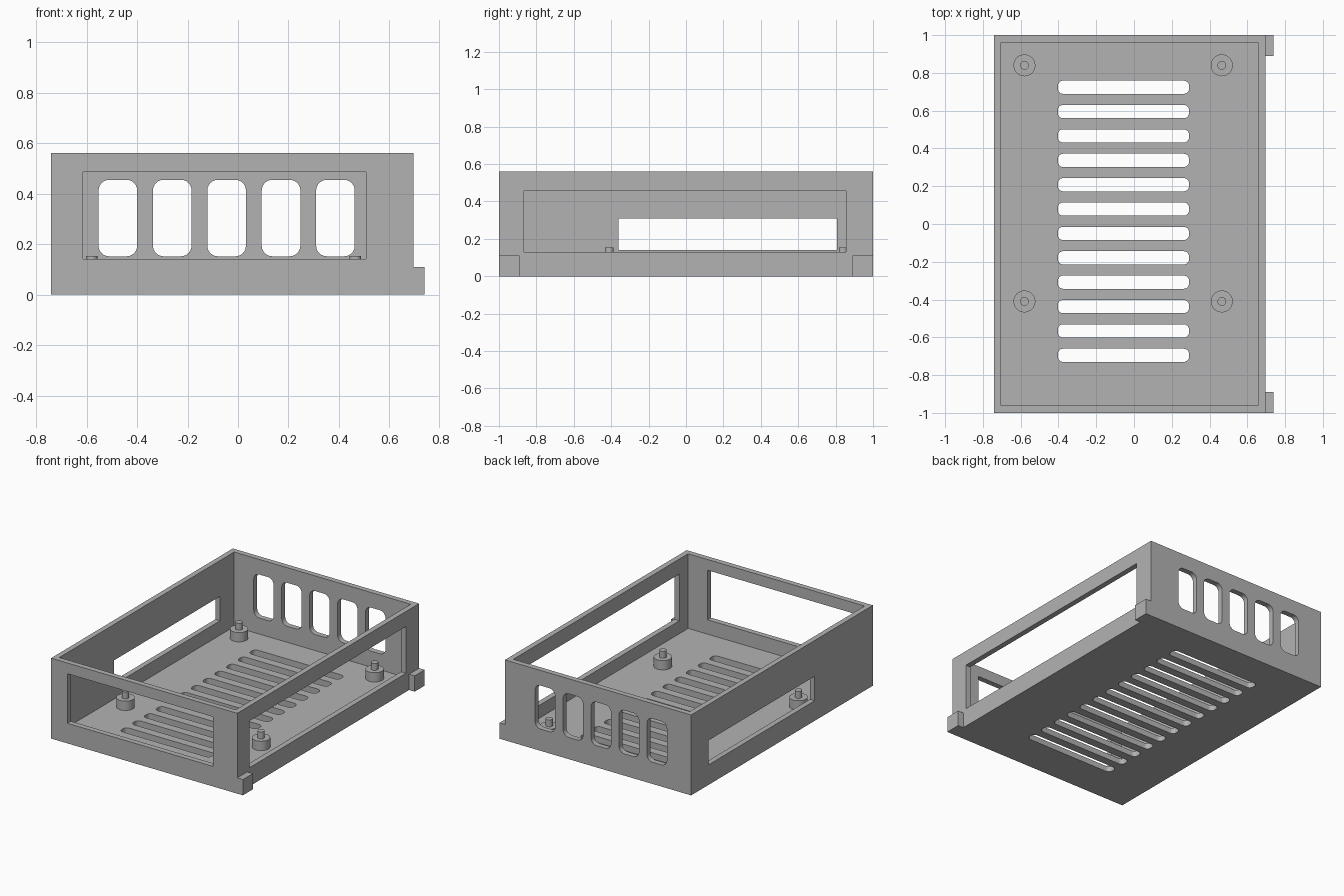
import bpy, bmesh
from math import cos, sin, pi
from mathutils import Matrix, Vector

if "Cube" in bpy.data.objects:
    bpy.data.objects.remove(bpy.data.objects["Cube"])

grey = bpy.data.materials.new("plain grey")
grey.use_nodes = True
COLOUR = (0.45, 0.45, 0.45, 1)
grey.diffuse_color = COLOUR
grey.node_tree.nodes["Principled BSDF"].inputs["Base Color"].default_value = COLOUR


def finish(bm, name):
    bmesh.ops.recalc_face_normals(bm, faces=bm.faces)
    mesh = bpy.data.meshes.new(name)
    bm.to_mesh(mesh)
    bm.free()
    mesh.materials.append(grey)
    obj = bpy.data.objects.new(name, mesh)
    bpy.context.collection.objects.link(obj)
    return obj


def add_box(bm, low, high):
    low, high = Vector(low), Vector(high)
    matrix = Matrix.Translation((low + high) / 2) @ Matrix.Diagonal((*(high - low), 1))
    bmesh.ops.create_cube(bm, size=1, matrix=matrix)


def add_slot(bm, centre, width, height, radius, depth, axes):
    """Rounded rectangle in the plane of the first two axes, extruded along the third."""
    u, v, w = (Vector(a) for a in axes)
    verts = []
    for corner, (su, sv) in enumerate([(1, 1), (-1, 1), (-1, -1), (1, -1)]):
        for step in range(7):
            angle = (corner + step / 6) * pi / 2
            a = su * (width / 2 - radius) + radius * cos(angle)
            b = sv * (height / 2 - radius) + radius * sin(angle)
            verts.append(bm.verts.new(Vector(centre) + u * a + v * b - w * depth / 2))
    face = bm.faces.new(verts)
    grown = bmesh.ops.extrude_face_region(bm, geom=[face])["geom"]
    moved = [g for g in grown if isinstance(g, bmesh.types.BMVert)]
    bmesh.ops.translate(bm, verts=moved, vec=w * depth)


X, Y, Z = (1, 0, 0), (0, 1, 0), (0, 0, 1)
LEFT, RIGHT, TOP, FLOOR = -0.74, 0.695, 0.56, 0.04

# Open tray body
bm = bmesh.new()
add_box(bm, (LEFT, -1, 0), (RIGHT, 1, TOP))
tray = finish(bm, "tray_body")

# Cutters: cavity, rectangular windows, rear vents, floor vents
cutters = []
bm = bmesh.new()
add_box(bm, (-0.703, -0.962, FLOOR), (0.657, 0.962, TOP + 0.2))
cutters.append(finish(bm, "cavity_cutter"))

bm = bmesh.new()
add_box(bm, (-0.615, -1.1, 0.14), (0.508, -0.9, 0.485))
add_box(bm, (0.6, -0.865, 0.13), (0.8, 0.855, 0.455))
add_box(bm, (-0.8, -0.36, 0.14), (-0.66, 0.808, 0.31))
cutters.append(finish(bm, "window_cutter"))

bm = bmesh.new()
for i in range(5):
    add_slot(bm, (-0.476 + i * 0.2155, 1, 0.303), 0.153, 0.303, 0.042, 0.2, (X, Z, Y))
cutters.append(finish(bm, "rear_vent_cutter"))

bm = bmesh.new()
for i in range(12):
    add_slot(bm, (-0.056, 0.724 - i * 0.129, FLOOR / 2), 0.695, 0.07, 0.028, 0.2, (X, Y, Z))
cutters.append(finish(bm, "floor_vent_cutter"))

for cutter in cutters:
    cutter.hide_render = True
    cutter.hide_set(True)
    cut = tray.modifiers.new(cutter.name, 'BOOLEAN')
    cut.operation = 'DIFFERENCE'
    cut.solver = 'EXACT'
    cut.object = cutter

# Apply the cuts and drop the helpers
bpy.context.view_layer.update()
cut_mesh = bpy.data.meshes.new_from_object(
    tray.evaluated_get(bpy.context.evaluated_depsgraph_get()))
tray.modifiers.clear()
tray.data = cut_mesh
for cutter in cutters:
    bpy.data.objects.remove(cutter)

# Corner tabs on the open side
for name, y in (("front_tab", -0.945), ("rear_tab", 0.945)):
    bm = bmesh.new()
    add_box(bm, (RIGHT, y - 0.055, 0), (0.738, y + 0.055, 0.11))
    finish(bm, name)

# Mounting posts with locating pins
for side, x in (("right", -0.58), ("left", 0.465)):
    for end, y in (("front", -0.41), ("rear", 0.84)):
        bm = bmesh.new()
        for radius, low, high in ((0.058, FLOOR, 0.105), (0.023, 0.105, 0.153)):
            bmesh.ops.create_cone(bm, cap_ends=True, segments=32, radius1=radius,
                                  radius2=radius, depth=high - low,
                                  matrix=Matrix.Translation((x, y, (low + high) / 2)))
        finish(bm, f"{end}_{side}_post")

# Smooth the rounded parts, keeping edges sharp
bpy.ops.object.select_all(action='DESELECT')
for obj in bpy.context.collection.objects:
    if obj.type == 'MESH' and (obj == tray or obj.name.endswith("post")):
        obj.select_set(True)
bpy.context.view_layer.objects.active = tray
bpy.ops.object.shade_smooth_by_angle(angle=pi / 6)
